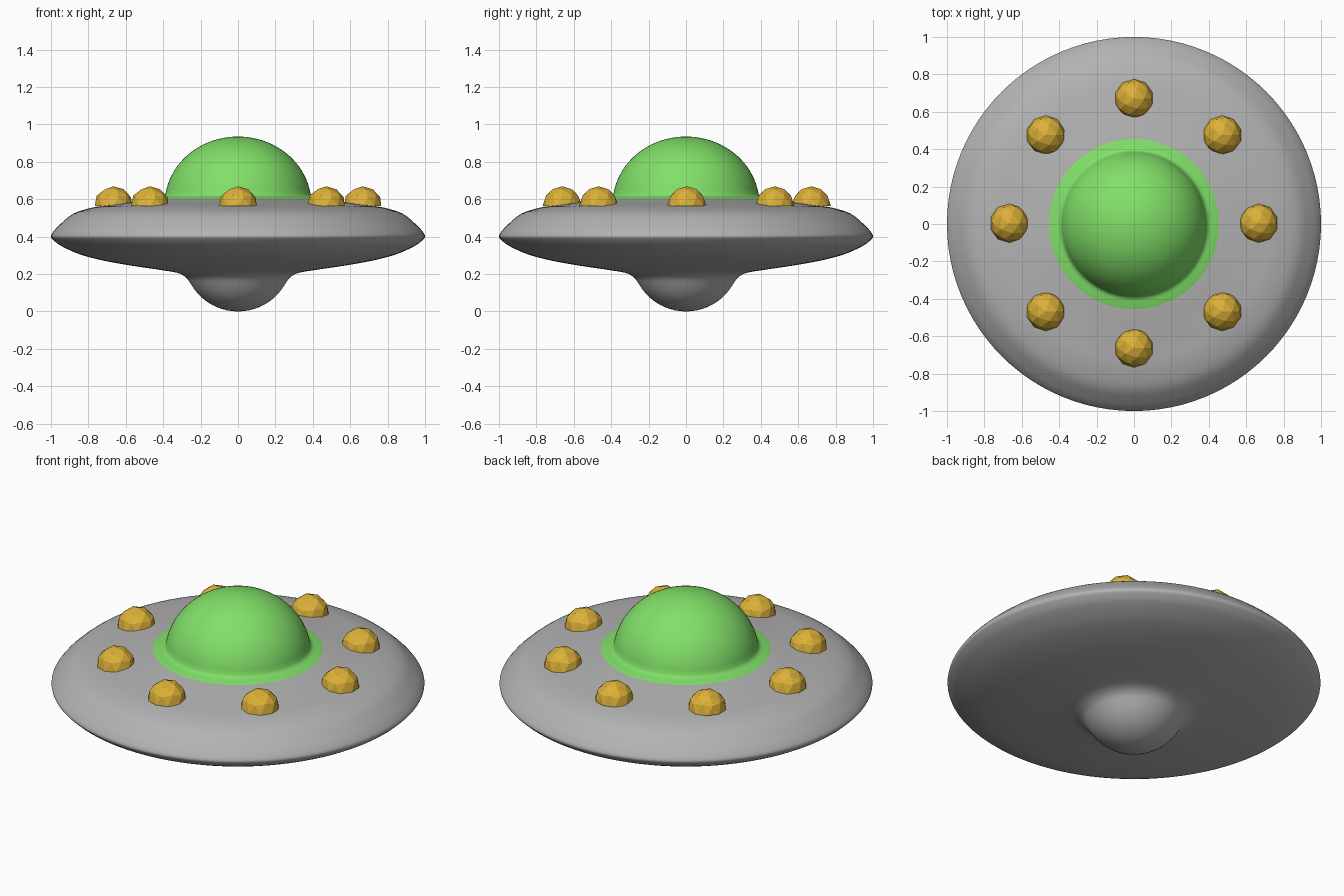
import bpy, bmesh, math
from mathutils import Vector

if "Cube" in bpy.data.objects:
    bpy.data.objects.remove(bpy.data.objects["Cube"])


def material(name, rgb):
    m = bpy.data.materials.new(name)
    m.diffuse_color = (*rgb, 1.0)
    m.use_nodes = True
    m.node_tree.nodes["Principled BSDF"].inputs["Base Color"].default_value = m.diffuse_color
    return m


grey = material("hull grey", (0.45, 0.45, 0.45))
green = material("dome green", (0.22, 0.74, 0.14))
gold = material("lamp gold", (0.72, 0.44, 0.04))


def add_object(name, bm, mat, smooth):
    bmesh.ops.recalc_face_normals(bm, faces=bm.faces)
    mesh = bpy.data.meshes.new(name)
    for f in bm.faces:
        f.smooth = smooth
    bm.to_mesh(mesh)
    bm.free()
    mesh.materials.append(mat)
    ob = bpy.data.objects.new(name, mesh)
    bpy.context.collection.objects.link(ob)
    return ob


def curve_through(points, steps=4):
    """Catmull-Rom curve through profile points."""
    p = [Vector(q) for q in points]
    p = [2 * p[0] - p[1]] + p + [2 * p[-1] - p[-2]]
    out = []
    for a, b, c, d in zip(p, p[1:], p[2:], p[3:]):
        for i in range(steps):
            t = i / steps
            out.append(0.5 * (2 * b + (c - a) * t + (2 * a - 5 * b + 4 * c - d) * t * t
                              + (3 * b - a - 3 * c + d) * t ** 3))
    return out + [p[-2]]


def lathe(name, profile, mat, segments=96):
    bm = bmesh.new()
    vs = [bm.verts.new((r, 0, z)) for r, z in profile]
    edges = [bm.edges.new(e) for e in zip(vs, vs[1:])]
    bmesh.ops.spin(bm, geom=vs + edges, cent=(0, 0, 0), axis=(0, 0, 1),
                   angle=math.tau, steps=segments, use_duplicate=False)
    bmesh.ops.remove_doubles(bm, verts=bm.verts, dist=1e-4)
    return add_object(name, bm, mat, True)


# saucer hull with the round belly
belly = [(0.29 * math.sin(a), 0.29 - 0.29 * math.cos(a))
         for a in (math.radians(6 * i) for i in range(11))]
hull = curve_through([belly[-1], (0.275, 0.178), (0.31, 0.201), (0.37, 0.215), (0.577, 0.246),
                      (0.72, 0.272), (0.845, 0.305), (0.945, 0.35), (0.985, 0.38), (1.0, 0.402),
                      (0.985, 0.43), (0.95, 0.467), (0.88, 0.523), (0.78, 0.555),
                      (0.68, 0.57), (0.57, 0.585), (0.45, 0.602), (0.39, 0.604)])
lathe("saucer_hull", belly[:-1] + [tuple(v) for v in hull], grey)

# dome with its flat flange
arc = [math.radians(9 + 81 * i / 20) for i in range(21)]
dome = [(0.455, 0.602), (0.43, 0.61), (0.41, 0.613), (0.396, 0.618)]
dome += [(0.392 * math.cos(a) if i < 20 else 0.0, 0.575 + 0.36 * math.sin(a))
         for i, a in enumerate(arc)]
lathe("dome", dome, green)

# ring of faceted half-ball lamps
for i in range(8):
    a = math.tau * i / 8
    bm = bmesh.new()
    bmesh.ops.create_icosphere(bm, subdivisions=2, radius=0.105)
    bmesh.ops.bisect_plane(bm, geom=bm.verts[:] + bm.edges[:] + bm.faces[:], dist=1e-4,
                           plane_co=(0, 0, 0), plane_no=(0, 0, 1), clear_inner=True)
    bmesh.ops.holes_fill(bm, edges=[e for e in bm.edges if e.is_boundary])
    lamp = add_object(f"lamp_{i + 1}", bm, gold, False)
    lamp.location = (0.666 * math.cos(a), 0.666 * math.sin(a) + 0.004, 0.564)
